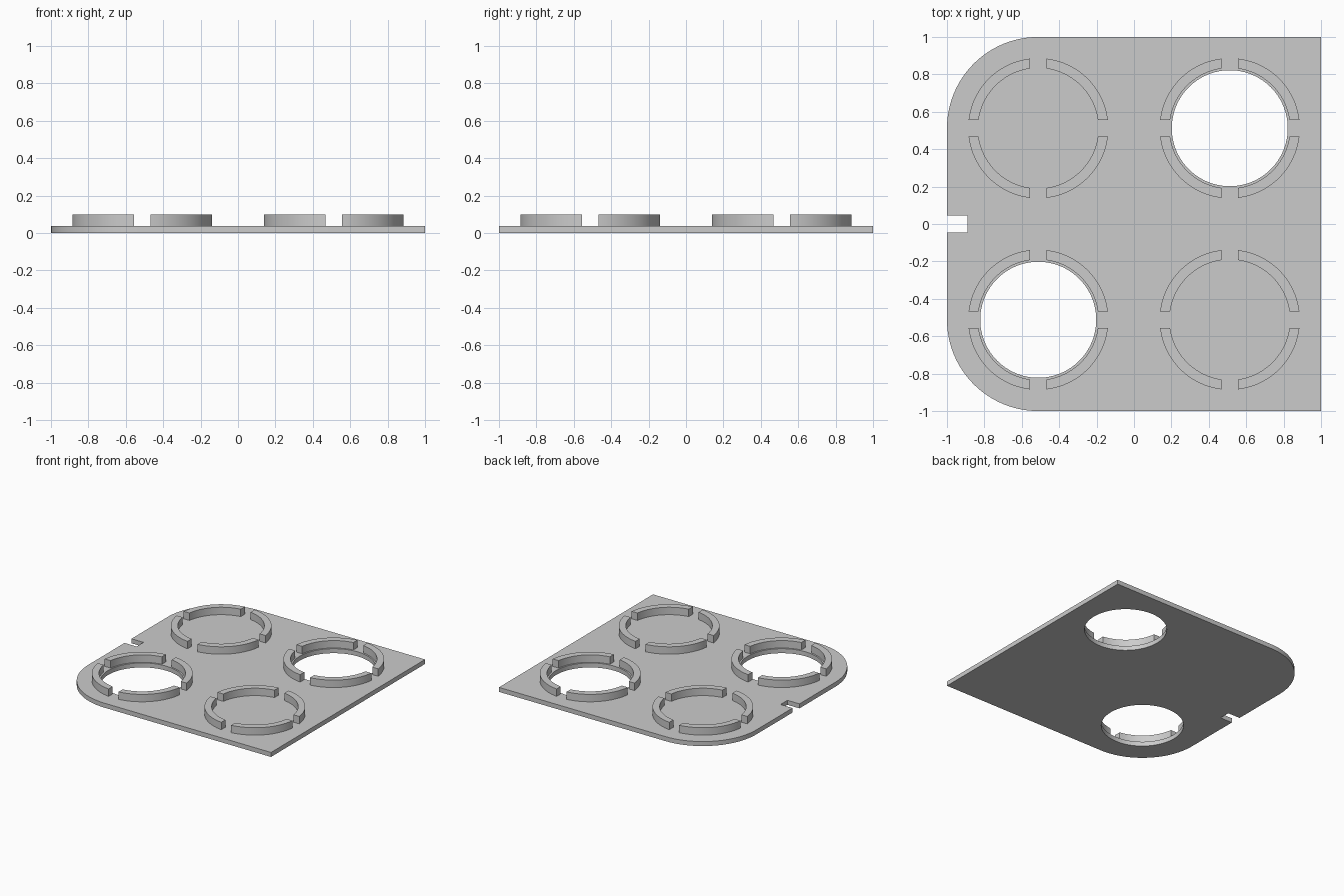
import bpy, bmesh
from math import sin, cos, asin, pi, radians

cube = bpy.data.objects.get("Cube")
if cube:
    bpy.data.objects.remove(cube, do_unlink=True)

PLATE_H, RING_TOP = 0.037, 0.098
CENTRE = 0.512                    # ring centres at +-CENTRE on both axes
OUTER_R, INNER_R, HOLE_R = 0.375, 0.322, 0.31
GAP = 0.045                       # half width of ring gaps and edge notch
CORNER_R = 1 - CENTRE             # rounded corners share the ring centres

grey = bpy.data.materials.new("light grey")
grey.use_nodes = True
colour = (0.6, 0.6, 0.6, 1)
grey.diffuse_color = colour
grey.node_tree.nodes["Principled BSDF"].inputs["Base Color"].default_value = colour


def arc(cx, cy, r, start, end, steps):
    return [(cx + r * cos(start + (end - start) * i / steps),
             cy + r * sin(start + (end - start) * i / steps))
            for i in range(steps + 1)]


def prism(name, outline, z0, z1):
    """Extrude a counter-clockwise outline from z0 to z1."""
    bm = bmesh.new()
    low = [bm.verts.new((x, y, z0)) for x, y in outline]
    high = [bm.verts.new((x, y, z1)) for x, y in outline]
    bm.faces.new(low[::-1])
    bm.faces.new(high)
    n = len(outline)
    for i in range(n):
        j = (i + 1) % n
        bm.faces.new((low[i], low[j], high[j], high[i]))
    mesh = bpy.data.meshes.new(name)
    bm.to_mesh(mesh)
    bm.free()
    mesh.materials.append(grey)
    obj = bpy.data.objects.new(name, mesh)
    bpy.context.collection.objects.link(obj)
    return obj


def activate(obj):
    bpy.ops.object.select_all(action="DESELECT")
    obj.select_set(True)
    bpy.context.view_layer.objects.active = obj


def smooth(obj):
    activate(obj)
    bpy.ops.object.shade_smooth_by_angle(angle=radians(30))


# Base plate: two square corners, two rounded corners and a notch on the -x edge
outline = [(1, -1), (1, 1)]
outline += arc(-CENTRE, CENTRE, CORNER_R, pi / 2, pi, 24)
outline += [(-1, GAP), (-0.89, GAP), (-0.89, -GAP), (-1, -GAP)]
outline += arc(-CENTRE, -CENTRE, CORNER_R, pi, 1.5 * pi, 24)
plate = prism("base_plate", outline, 0, PLATE_H)

# Through holes in two diagonally opposite positions
for s in (-1, 1):
    circle = arc(s * CENTRE, s * CENTRE, HOLE_R, 0, 2 * pi, 96)[:-1]
    cutter = prism("hole_cutter", circle, -0.1, 0.1)
    cutter.hide_render = True
    cut = plate.modifiers.new("hole", "BOOLEAN")
    cut.operation, cut.solver, cut.object = "DIFFERENCE", "EXACT", cutter
    activate(plate)
    bpy.ops.object.modifier_apply(modifier=cut.name)
    bpy.data.objects.remove(cutter, do_unlink=True)
smooth(plate)

# Raised rings, each made of four arcs with parallel-sided gaps between them
a_out, a_in = asin(GAP / OUTER_R), asin(GAP / INNER_R)
for x_side, sx in (("right", -1), ("left", 1)):
    for y_side, sy in (("front", -1), ("back", 1)):
        for q in range(4):
            a, b = q * pi / 2, (q + 1) * pi / 2
            cx, cy = sx * CENTRE, sy * CENTRE
            shape = arc(cx, cy, OUTER_R, a + a_out, b - a_out, 20)
            shape += arc(cx, cy, INNER_R, b - a_in, a + a_in, 20)
            smooth(prism(f"{y_side}_{x_side}_ring_arc_{q + 1}", shape,
                         PLATE_H, RING_TOP))
